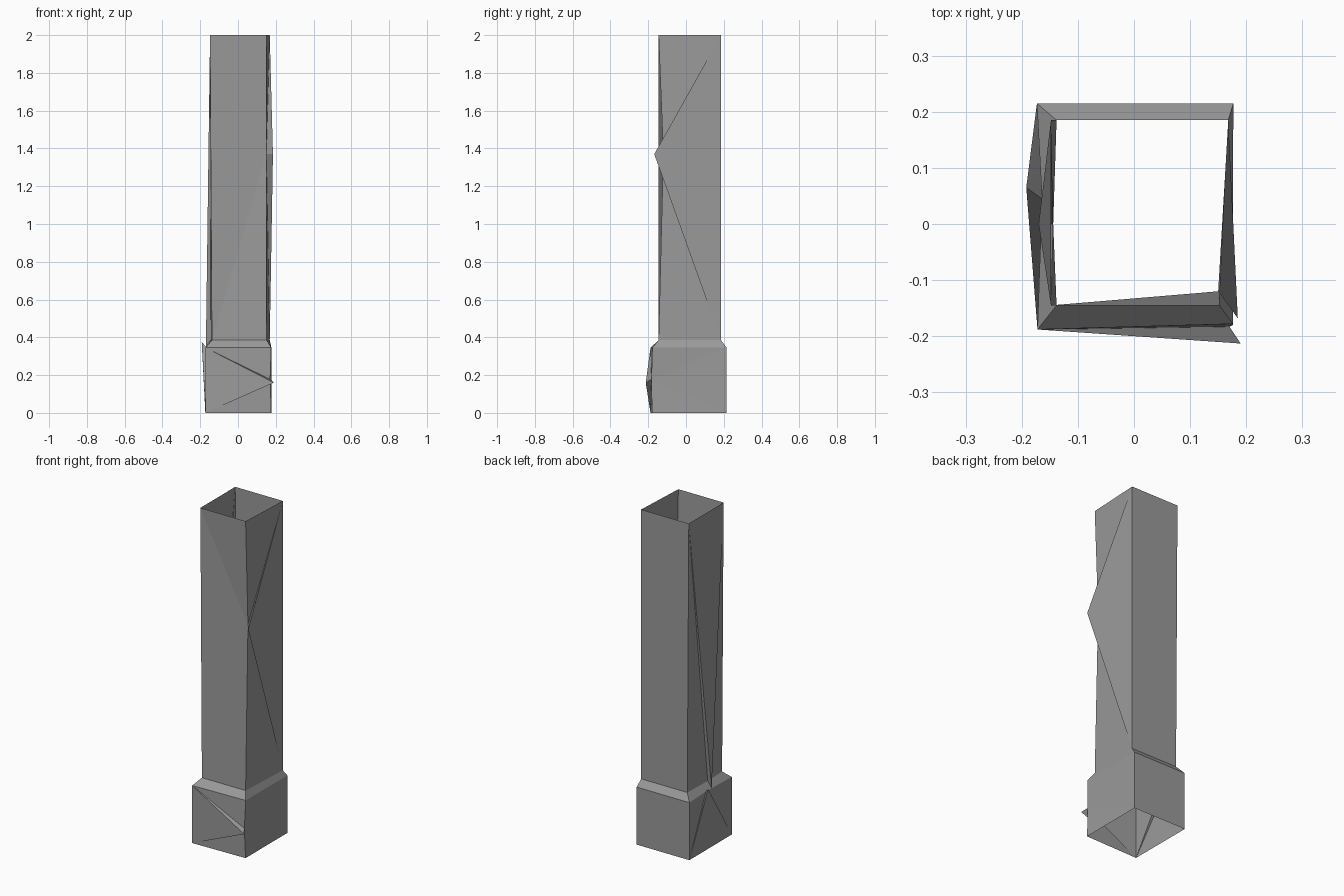
import bpy

if "Cube" in bpy.data.objects:
    bpy.data.objects.remove(bpy.data.objects["Cube"])

# Corner rings, in order: front left, front right, back right, back left
ground = [(-0.172, -0.188, 0), (0.176, -0.18, 0), (0.177, 0.215, 0), (-0.173, 0.215, 0)]
ledge = [(-0.172, -0.188, 0.345), (0.176, -0.178, 0.345), (0.177, 0.215, 0.345), (-0.173, 0.215, 0.345)]
neck = [(-0.138, -0.145, 0.385), (0.152, -0.145, 0.385), (0.168, 0.185, 0.385), (-0.138, 0.185, 0.385)]
rim = [(-0.148, -0.145, 2), (0.152, -0.145, 2), (0.168, 0.185, 2), (-0.148, 0.185, 2)]
FL, FR, BR, BL = range(4)

# Dark grey surface
grey = bpy.data.materials.new("dark_grey")
grey.diffuse_color = (0.325, 0.325, 0.325, 1)
grey.use_nodes = True
grey.node_tree.nodes["Principled BSDF"].inputs["Base Color"].default_value = grey.diffuse_color


def build(name, faces):
    """Make a flat-shaded sheet object, sharing repeated points."""
    points = list(dict.fromkeys(p for f in faces for p in f))
    mesh = bpy.data.meshes.new(name)
    mesh.from_pydata(points, [], [[points.index(p) for p in f] for f in faces])
    mesh.materials.append(grey)
    mesh.update()
    obj = bpy.data.objects.new(name, mesh)
    bpy.context.collection.objects.link(obj)
    return obj


def cracked(c0, c1, c2, c3, inner, outer):
    """Wall split at a dent on edge c0-c1: flat sides, a shard bent outward
    and two thin faces closing the cracks."""
    return [(c1, c2, inner), (c3, c0, inner), (c2, c3, outer),
            (c2, outer, inner), (c3, inner, outer)]


def wall(low, high, a, b):
    return [(low[a], low[b], high[b], high[a])]


# Dents: points on the damaged edges
base_dent = (0.17, -0.183, 0.178)
shaft_dent = (0.15, -0.12, 1.37)
ledge_dent = (-0.164, 0.045, 0.345)
neck_dent = (-0.144, 0.0, 0.385)

# Square base block
base = wall(ground, ledge, BR, BL)
base += cracked(ground[FR], ledge[FR], ledge[FL], ground[FL],
                base_dent, (0.19, -0.213, 0.16))
base += cracked(ledge[FL], ledge[BL], ground[BL], ground[FL],
                ledge_dent, (-0.192, 0.065, 0.375))
base += [(base_dent, ground[FR], ground[BR]), (base_dent, ground[BR], ledge[BR]),
         (base_dent, ledge[BR], ledge[FR])]
build("base", base)

# Sloped collar between base and shaft
collar = [f for i in range(3) for f in wall(ledge, neck, i, i + 1)]
collar += [(ledge[BL], ledge_dent, neck_dent, neck[BL]),
           (ledge_dent, ledge[FL], neck[FL], neck_dent)]
build("collar", collar)

# Tall hollow shaft
shaft = wall(neck, rim, BR, BL)
shaft += cracked(rim[FR], neck[FR], neck[BR], rim[BR],
                 shaft_dent, (0.185, -0.168, 1.37))
shaft += cracked(neck[BL], neck[FL], rim[FL], rim[BL],
                 neck_dent, (-0.17, 0.0, 0.35))
shaft += [(rim[FL], neck[FL], shaft_dent), (neck[FL], neck[FR], shaft_dent),
          (rim[FL], shaft_dent, rim[FR])]
build("shaft", shaft)
